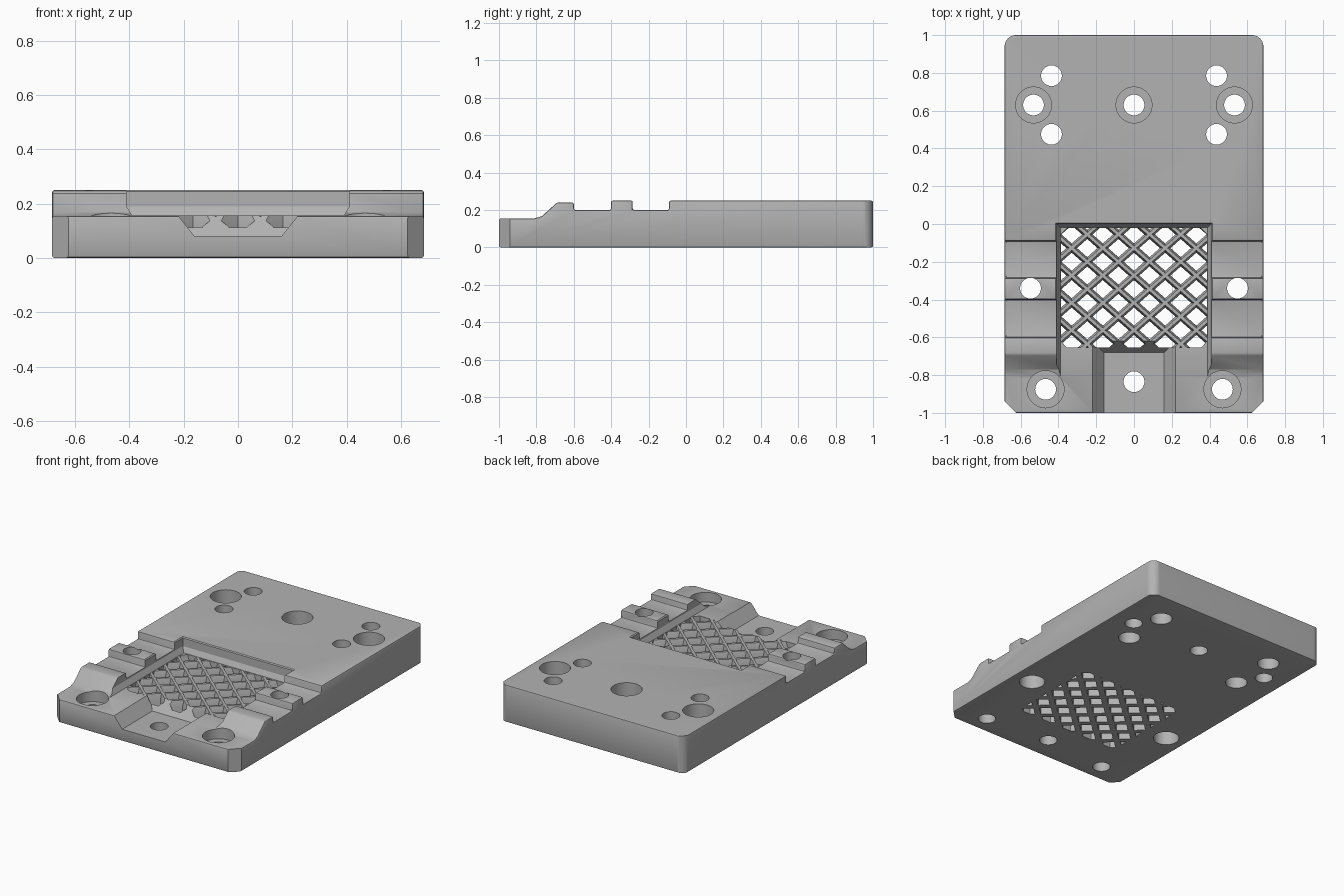
import bpy, bmesh, math

if "Cube" in bpy.data.objects:
    bpy.data.objects.remove(bpy.data.objects["Cube"], do_unlink=True)

grey = bpy.data.materials.new("matte grey")
grey.use_nodes = True
COLOUR = (0.45, 0.45, 0.45, 1)
grey.diffuse_color = COLOUR
grey.node_tree.nodes["Principled BSDF"].inputs["Base Color"].default_value = COLOUR


def loft(bm, rings):
    """Closed solid through matching rings of points."""
    rows = [[bm.verts.new(p) for p in ring] for ring in rings]
    n = len(rows[0])
    for a, b in zip(rows, rows[1:]):
        for i in range(n):
            j = (i + 1) % n
            bm.faces.new((a[i], a[j], b[j], b[i]))
    bm.faces.new(rows[0][::-1])
    bm.faces.new(rows[-1])


def make(name, solids):
    bm = bmesh.new()
    for rings in solids:
        loft(bm, rings)
    bmesh.ops.recalc_face_normals(bm, faces=bm.faces)
    mesh = bpy.data.meshes.new(name)
    bm.to_mesh(mesh)
    bm.free()
    mesh.materials.append(grey)
    ob = bpy.data.objects.new(name, mesh)
    bpy.context.collection.objects.link(ob)
    return ob


def level(points, z):
    return [(x, y, z) for x, y in points]


def rect(x, y0, y1):
    return [(-x, y0), (x, y0), (x, y1), (-x, y1)]


def circle(x, y, r, z, n=40):
    return [(x + r * math.cos(2 * math.pi * i / n),
             y + r * math.sin(2 * math.pi * i / n), z) for i in range(n)]


def bake(ob):
    """Replace the mesh by its modified result."""
    graph = bpy.context.evaluated_depsgraph_get()
    mesh = bpy.data.meshes.new_from_object(ob.evaluated_get(graph))
    ob.modifiers.clear()
    ob.data = mesh


def boolean(ob, cutter, operation="DIFFERENCE"):
    mod = ob.modifiers.new(cutter.name, "BOOLEAN")
    mod.operation, mod.solver, mod.object = operation, "EXACT", cutter
    bake(ob)
    bpy.data.objects.remove(cutter, do_unlink=True)


# Base plate: stepped side profile, extruded across the width, edges softened
W = 0.685
profile = [(-1, 0), (1, 0), (1, 0.25), (-0.09, 0.25), (-0.09, 0.2),
           (-0.285, 0.2), (-0.285, 0.25), (-0.4, 0.25), (-0.4, 0.2),
           (-0.6, 0.2), (-0.6, 0.24), (-0.69, 0.24), (-0.77, 0.167),
           (-0.81, 0.155), (-1, 0.155)]
plate = make("base_plate", [[[(s * W, y, z) for y, z in profile] for s in (-1, 1)]])
bevel = plate.modifiers.new("soft edges", "BEVEL")
bevel.width, bevel.segments = 0.009, 2
bevel.limit_method, bevel.angle_limit = "ANGLE", math.radians(32)
bake(plate)

# Chamfered front corners, rounded back corners
half = [(0.525, -1.1), (0.785, -0.84), (0.785, 0.93), (W + 0.002, 0.93)]
for i in range(9):
    a = math.pi / 2 * i / 8
    half.append((W - 0.06 + 0.06 * math.cos(a), 0.94 + 0.06 * math.sin(a)))
half += [(0.615, 1.002), (0.615, 1.1)]
outline = half + [(-x, y) for x, y in reversed(half)]
boolean(plate, make("plan_outline", [[level(outline, -0.1), level(outline, 0.4)]]), "INTERSECT")

# Central pocket with a sloped foot around its walls
pocket = [level(rect(0.39, -0.9, -0.018), 0.156), level(rect(0.41, -0.9, 0), 0.19),
          level(rect(0.41, -0.9, 0), 0.244), level(rect(0.422, -0.9, 0.012), 0.256)]
boolean(plate, make("pocket", [pocket]))

# Sloped channel running out of the front
boolean(plate, make("channel", [[level(rect(0.16, -1.1, -0.68), 0.08),
                                 level(rect(0.28, -1.1, -0.56), 0.23)]]))

# Lattice of flared diamond openings, trimmed to a window
PX, PY = 0.165, 0.145


def diamond(x, y, f, z):
    return [(x + f * PX / 2, y, z), (x, y + f * PY / 2, z),
            (x - f * PX / 2, y, z), (x, y - f * PY / 2, z)]


cells = []
for row in range(-1, 10):
    for col in range(-3, 4):
        x = (col + 0.5 * (row % 2)) * PX
        y = -0.055 - row * PY / 2
        cells.append([diamond(x, y, f, z) for f, z in
                      ((0.66, -0.1), (0.66, 0.12), (0.86, 0.158), (0.86, 0.17))])
lattice = make("lattice_openings", cells)
window = [(0.355, -0.655), (0.387, -0.62), (0.387, -0.055), (0.355, -0.022)]
window += [(-x, y) for x, y in reversed(window)]
boolean(lattice, make("lattice_window", [[level(window, -0.05), level(window, 0.165)]]), "INTERSECT")
boolean(plate, lattice)


# Screw holes: stepped bores as (radius, height) pairs from bottom to top
def bore(x, y, steps):
    return [circle(x, y, r, z) for r, z in steps]


through = [(0.055, -0.1), (0.055, 0.4)]
back_sink = [(0.055, -0.1), (0.055, 0.08), (0.095, 0.08), (0.095, 0.4)]
front_sink = [(0.055, -0.1), (0.055, 0.09), (0.098, 0.09), (0.098, 0.4)]
nut_sink = [(0.068, -0.1), (0.068, 0.1), (0.055, 0.1), (0.055, 0.4)]
side_sink = [(0.08, -0.1), (0.08, 0.1), (0.055, 0.1), (0.055, 0.4)]
bores = [bore(0, 0.63, back_sink), bore(0, -0.835, through)]
for s in (-1, 1):
    bores += [bore(s * 0.532, 0.63, back_sink), bore(s * 0.437, 0.785, nut_sink),
              bore(s * 0.437, 0.475, nut_sink), bore(s * 0.548, -0.34, side_sink),
              bore(s * 0.468, -0.875, front_sink)]
boolean(plate, make("screw_holes", bores))

# Smooth the round walls
bpy.ops.object.select_all(action="DESELECT")
plate.select_set(True)
bpy.context.view_layer.objects.active = plate
bpy.ops.object.shade_smooth_by_angle(angle=math.radians(25))
